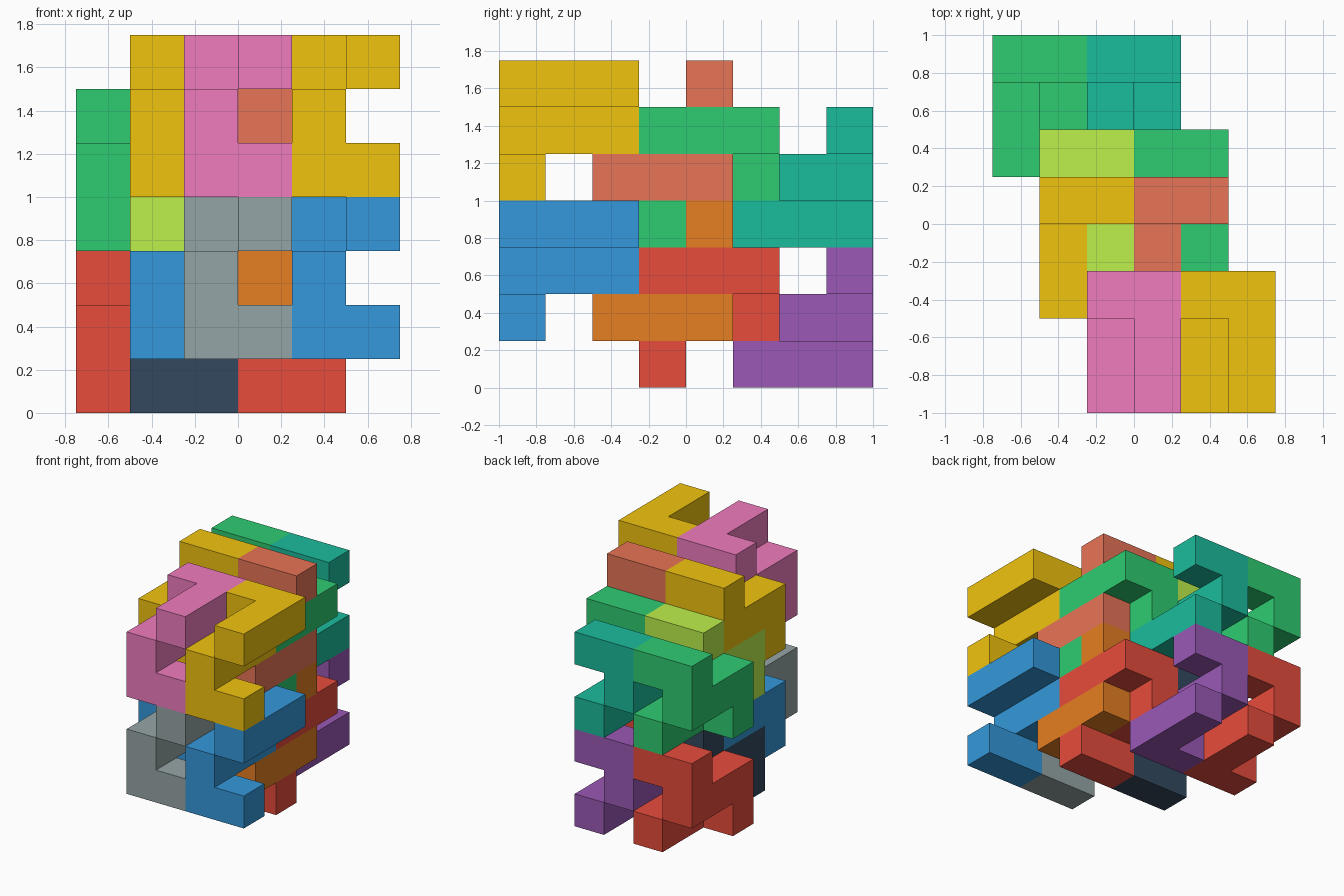
import bpy, bmesh
from mathutils import Vector

if "Cube" in bpy.data.objects:
    bpy.data.objects.remove(bpy.data.objects["Cube"])

U = 0.25  # cube edge length

# One bent nine-cube piece, as a path of cells inside a 2 x 3 x 3 box
PATH = [(1, 0, 0), (0, 0, 0), (0, 0, 1), (0, 1, 1), (0, 2, 1),
        (0, 2, 2), (1, 2, 2), (1, 1, 2), (1, 0, 2)]
# The same piece turned half a turn about x
FLIPPED = [(a, 2 - b, 2 - c) for a, b, c in PATH]


def material(hex_code):
    mat = bpy.data.materials.get(hex_code)
    if mat is None:
        mat = bpy.data.materials.new(hex_code)
        srgb = [int(hex_code[i:i + 2], 16) / 255 for i in (0, 2, 4)]
        mat.diffuse_color = [((c + 0.055) / 1.055) ** 2.4 for c in srgb] + [1]
        mat.use_nodes = True
        mat.node_tree.nodes["Principled BSDF"].inputs["Base Color"].default_value = mat.diffuse_color
    return mat


def piece(name, cells, base, color):
    """Skin the cells with outward faces only, then merge the flat areas."""
    bm = bmesh.new()
    for cell in cells:
        for axis in range(3):
            for side in (-1, 1):
                near = list(cell)
                near[axis] += side
                if tuple(near) in cells:
                    continue
                n, u, v = Vector(), Vector(), Vector()
                n[axis] = side / 2
                u[(axis + 1) % 3] = 0.5
                v[(axis + 2) % 3] = 0.5 * side
                mid = Vector(cell) + Vector((0.5, 0.5, 0.5)) + n
                corners = (mid - u - v, mid + u - v, mid + u + v, mid - u + v)
                bm.faces.new([bm.verts.new(p * U) for p in corners])
    bmesh.ops.remove_doubles(bm, verts=bm.verts, dist=1e-4)
    bmesh.ops.dissolve_limit(bm, angle_limit=0.01, verts=bm.verts, edges=bm.edges)
    mesh = bpy.data.meshes.new(name)
    bm.to_mesh(mesh)
    bm.free()
    mesh.materials.append(material(color))
    obj = bpy.data.objects.new(name, mesh)
    obj.location = (base[0] * U - 0.75, base[1] * U - 1, base[2] * U)
    bpy.context.collection.objects.link(obj)


# Rows front to back: name, shape, base y, base z, then (base x, lower, upper colour)
ROWS = [
    ("front", PATH, 0, 1, [(4, "3498DB", "F1C40F"), (2, "95A5A6", "F07CBE")]),
    ("middle_front", FLIPPED, 2, 1, [(3, "E67E22", "E87456"), (1, "3498DB", "F1C40F")]),
    ("middle_back", PATH, 3, 0, [(3, "E74C3C", "2ECC71"), (1, "34495E", "BDF04C")]),
    ("back", FLIPPED, 5, 0, [(2, "9B59B6", "1ABC9C"), (0, "E74C3C", "2ECC71")]),
]

# The upper tier repeats the lower one three cubes higher
for row, cells, y, z, columns in ROWS:
    for side, (x, low, high) in zip(("right", "left"), columns):
        piece(f"lower_{row}_{side}_piece", cells, (x, y, z), low)
        piece(f"upper_{row}_{side}_piece", cells, (x, y, z + 3), high)
